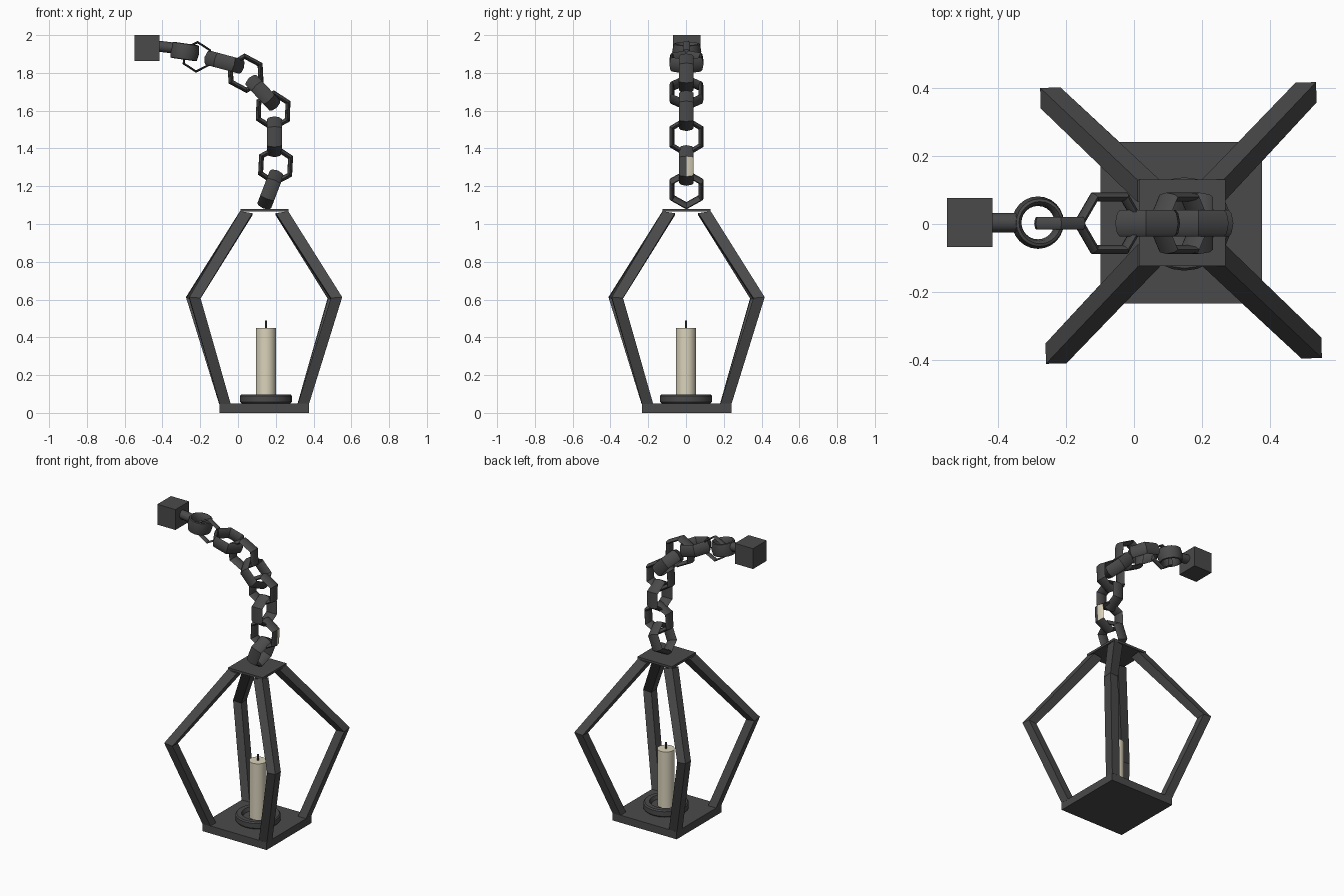
import bpy, bmesh, math
from mathutils import Vector, Matrix

if "Cube" in bpy.data.objects:
    bpy.data.objects.remove(bpy.data.objects["Cube"])


def material(name, rgb):
    m = bpy.data.materials.new(name)
    m.diffuse_color = (*rgb, 1)
    m.use_nodes = True
    m.node_tree.nodes["Principled BSDF"].inputs["Base Color"].default_value = m.diffuse_color
    return m


IRON = material("dark_iron", (0.068, 0.068, 0.068))
WAX = material("cream_wax", (0.70, 0.65, 0.50))
CX, CY = 0.14, 0.003          # lantern axis


def finish(name, bm, mat, smooth=None):
    bmesh.ops.recalc_face_normals(bm, faces=bm.faces)
    me = bpy.data.meshes.new(name)
    bm.to_mesh(me)
    bm.free()
    ob = bpy.data.objects.new(name, me)
    bpy.context.collection.objects.link(ob)
    me.materials.append(mat)
    if smooth:
        bpy.ops.object.select_all(action='DESELECT')
        ob.select_set(True)
        bpy.context.view_layer.objects.active = ob
        bpy.ops.object.shade_smooth_by_angle(angle=math.radians(smooth))
    return ob


def box(name, centre, size):
    bm = bmesh.new()
    bmesh.ops.create_cube(bm, size=1, matrix=Matrix.Translation(centre) @ Matrix.Diagonal((*size, 1)))
    return finish(name, bm, IRON)


def loft(bm, rings, close=False, caps=True):
    """Bridge a list of point rings with quads."""
    vs = [[bm.verts.new(p) for p in r] for r in rings]
    n = len(vs[0])
    for i in range(len(vs) if close else len(vs) - 1):
        a, b = vs[i], vs[(i + 1) % len(vs)]
        for j in range(n):
            k = (j + 1) % n
            bm.faces.new((a[j], a[k], b[k], b[j]))
    if caps and not close:
        bm.faces.new(vs[0])
        bm.faces.new(vs[-1])


def lathe(name, centre, profile, mat, n=24, rot=None):
    """Revolve (radius, z) pairs into a closed solid."""
    rot = rot or Matrix.Identity(3)
    bm = bmesh.new()
    loft(bm, [[rot @ Vector((r * math.cos(t), r * math.sin(t), z)) + Vector(centre)
               for t in (2 * math.pi * i / n for i in range(n))] for r, z in profile])
    return finish(name, bm, mat, 40)


# base and top plates
box("base_plate", (0.138, CY, 0.025), (0.474, 0.474, 0.05))
box("top_plate", (0.141, CY, 1.073), (0.254, 0.254, 0.015))

# four bent corner posts: square section with a corner pointing outwards
# (outer offset, outer z, inner offset, inner z)
STATIONS = [(0.237, 0.048, 0.178, 0.048), (0.405, 0.613, 0.345, 0.603), (0.127, 1.068, 0.062, 1.046)]
for q in range(4):
    bm = bmesh.new()
    rings = []
    turn = Matrix.Rotation(math.radians(90 * q), 3, 'Z')
    for i, (o, zo, n, zn) in enumerate(STATIONS):
        twist = Matrix.Rotation(math.radians(1.2 if i == 1 else 0.3), 3, 'Z')
        zm = (zo + zn) / 2
        pts = [(o, o, zo), (n, o, zm), (n, n, zn), (o, n, zm)]
        rings.append([turn @ twist @ Vector(p) + Vector((0.138, CY, 0)) for p in pts])
    loft(bm, rings)
    finish("corner_post_%d" % (q + 1), bm, IRON)

# candle dish, candle and wick
C = (0.148, 0, 0)
lathe("candle_dish", C, [(0.128, 0.048), (0.137, 0.058), (0.137, 0.09), (0.13, 0.098),
                         (0.10, 0.098), (0.09, 0.075)], IRON)
lathe("candle", C, [(0.053, 0.07), (0.053, 0.45)], WAX)
lathe("wick", C, [(0.006, 0.445), (0.006, 0.49)], IRON, 8)

# wall block, its short rod and the round ring
box("wall_block", (-0.482, 0.004, 1.932), (0.134, 0.144, 0.136))
lathe("wall_rod", (-0.425, 0.004, 1.942), [(0.029, 0), (0.029, 0.082)], IRON, 12,
      Matrix.Rotation(math.radians(97), 3, 'Y'))
bm = bmesh.new()
tilt = Matrix.Rotation(math.radians(8), 3, 'Y')
SECTION = [(0.077, 0), (0.070, 0.040), (0.062, 0.043), (0.054, 0.034),
           (0.049, 0), (0.054, -0.034), (0.062, -0.043), (0.070, -0.040)]
loft(bm, [[tilt @ Vector((r * math.cos(t), r * math.sin(t), z)) + Vector((-0.282, 0.004, 1.913))
           for r, z in SECTION] for t in (2 * math.pi * i / 24 for i in range(24))], close=True)
finish("wall_ring", bm, IRON, 40)


def link(name, x, z, angle, facing, a=0.108, b=0.09, half=0.039, thick=0.026):
    """Six-sided chain link; angle = tilt of its long axis in the front view."""
    t = math.radians(angle)
    long = Vector((math.cos(t), 0, math.sin(t)))
    side, axis = Vector((math.sin(t), 0, -math.cos(t))), Vector((0, 1, 0))
    if not facing:
        side, axis = axis, side
    bm = bmesh.new()
    rings = []
    for i in range(6):
        u = math.radians(60 * i)
        cu, su = math.cos(u) * a, math.sin(u) / math.sin(math.pi / 3) * b
        ring = []
        for inset, w in [(0, 0), (0.2, 0.75), (0.5, 1), (0.8, 0.75),
                         (1, 0), (0.8, -0.75), (0.5, -1), (0.2, -0.75)]:
            k = 1 - inset * thick / b
            ring.append(Vector((x, 0.002, z)) + long * cu * k + side * su * k + axis * w * half)
        rings.append(ring)
    loft(bm, rings, close=True)
    return finish(name, bm, IRON, 40)


# chain from the lantern up to the wall: x, z, tilt, seen face-on from the front
CHAIN = [(0.172, 1.183, 69, False), (0.199, 1.31, 87, True), (0.193, 1.462, 90, False),
         (0.186, 1.60, 88, True), (0.132, 1.695, -47, False), (0.04, 1.798, -28, True),
         (-0.072, 1.857, -15, False)]
links = [link("chain_link_%d" % (i + 1), *c) for i, c in enumerate(CHAIN)]
link("chain_link_small", -0.218, 1.885, -33, True, 0.084, 0.073, 0.018, 0.011)

# the second link has one wax-coloured patch on its outer right side, rear half
patched = links[1].data
patched.materials.append(WAX)
for p in patched.polygons:
    if p.normal.x > 0.4 and abs(p.normal.z) < 0.2 and p.center.y > 0.004 and p.center.x > 0.26:
        p.material_index = 1
